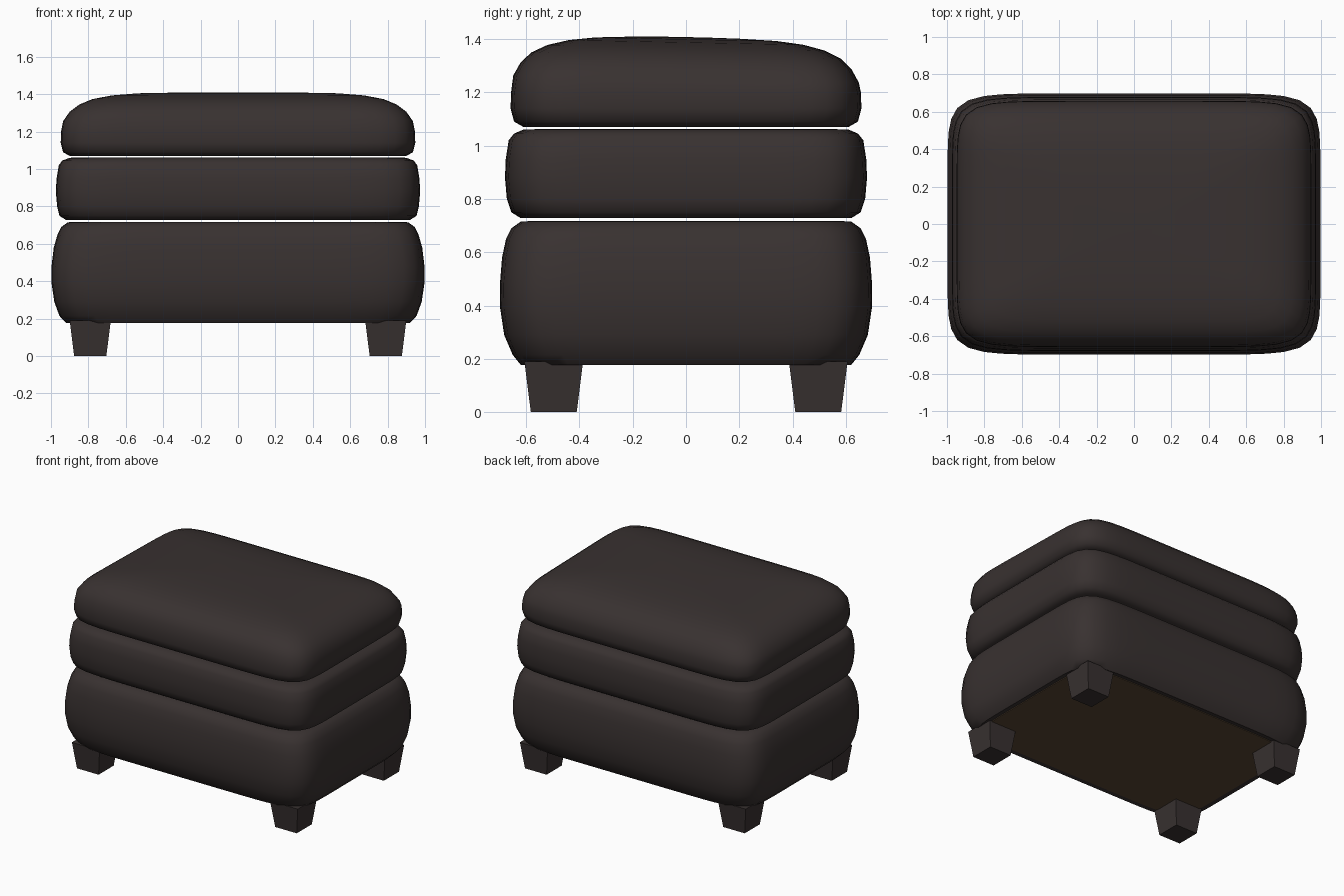
import bpy, bmesh, math

if "Cube" in bpy.data.objects:
    bpy.data.objects.remove(bpy.data.objects["Cube"])


def material(name, rgb):
    m = bpy.data.materials.new(name)
    m.diffuse_color = (*rgb, 1)
    m.use_nodes = True
    m.node_tree.nodes["Principled BSDF"].inputs["Base Color"].default_value = m.diffuse_color
    return m


LEATHER = material("dark brown leather", (0.040, 0.031, 0.030))
PANEL = material("brown underside cloth", (0.100, 0.062, 0.034))


def finish(bm, name, mats, smooth=None):
    bmesh.ops.recalc_face_normals(bm, faces=bm.faces)
    me = bpy.data.meshes.new(name)
    bm.to_mesh(me)
    bm.free()
    ob = bpy.data.objects.new(name, me)
    bpy.context.collection.objects.link(ob)
    for m in mats:
        me.materials.append(m)
    if smooth:
        bpy.ops.object.select_all(action='DESELECT')
        ob.select_set(True)
        bpy.context.view_layer.objects.active = ob
        bpy.ops.object.shade_smooth_by_angle(angle=math.radians(smooth))
    return ob


def loop(bm, a, b, z, n=96, power=8.5, tilt=0.0):
    """Bowed rectangle with soft corners, half sizes a and b."""
    vs = []
    for i in range(n):
        t = 2 * math.pi * (i + 0.5) / n
        c, s = math.cos(t), math.sin(t)
        r = (abs(c) ** power + abs(s) ** power) ** (-1 / power)
        vs.append(bm.verts.new((a * r * c, b * r * s, z - tilt * b * r * s)))
    return vs


def cushion(name, profile, tilt_from=9.0):
    bm = bmesh.new()
    rings = [loop(bm, a, b, z, tilt=0.02 if z > tilt_from else 0) for a, b, z in profile]
    for r0, r1 in zip(rings, rings[1:]):
        for i in range(len(r0)):
            j = (i + 1) % len(r0)
            bm.faces.new((r0[i], r0[j], r1[j], r1[i]))
    bm.faces.new(rings[0][::-1])
    bm.faces.new(rings[-1])
    return finish(bm, name, [LEATHER], 50)


# Stacked cushions: half width, half depth, height
cushion("base_cushion", [
    (0.88, 0.58, 0.183), (0.92, 0.62, 0.178), (0.955, 0.65, 0.215), (0.982, 0.682, 0.29),
    (0.997, 0.697, 0.39), (0.997, 0.698, 0.48), (0.985, 0.69, 0.58), (0.965, 0.675, 0.65),
    (0.945, 0.655, 0.69), (0.91, 0.62, 0.715), (0.85, 0.56, 0.718)])
cushion("middle_cushion", [
    (0.85, 0.56, 0.728), (0.92, 0.62, 0.728), (0.955, 0.655, 0.75), (0.967, 0.672, 0.80),
    (0.974, 0.679, 0.88), (0.970, 0.676, 0.95), (0.958, 0.665, 1.02), (0.94, 0.645, 1.045),
    (0.90, 0.61, 1.06), (0.84, 0.55, 1.062)])
cushion("top_cushion", [
    (0.84, 0.55, 1.075), (0.90, 0.61, 1.07), (0.935, 0.645, 1.09), (0.948, 0.658, 1.14),
    (0.946, 0.656, 1.20), (0.935, 0.648, 1.25), (0.90, 0.62, 1.30), (0.85, 0.58, 1.338),
    (0.78, 0.52, 1.367), (0.68, 0.44, 1.387), (0.55, 0.34, 1.399), (0.35, 0.2, 1.405),
    (0.12, 0.07, 1.407)], tilt_from=1.22)

# Underside cloth panel
bm = bmesh.new()
lower, upper = loop(bm, 0.885, 0.585, 0.177), loop(bm, 0.885, 0.585, 0.185)
bm.faces.new(lower[::-1])
bm.faces.new(upper)
for i in range(len(lower)):
    j = (i + 1) % len(lower)
    bm.faces.new((lower[i], lower[j], upper[j], upper[i]))
finish(bm, "underside_panel", [PANEL])

# Four tapered feet
for sx, xn in ((-1, "left"), (1, "right")):
    for sy, yn in ((-1, "front"), (1, "back")):
        bm = bmesh.new()
        bmesh.ops.create_cube(bm, size=2)
        for v in bm.verts:
            h = 0.11 if v.co.z > 0 else 0.086
            v.co = (sx * 0.79 + v.co.x * h, sy * 0.496 + v.co.y * h, 0.19 if v.co.z > 0 else 0)
        finish(bm, f"{yn}_{xn}_foot", [LEATHER])
